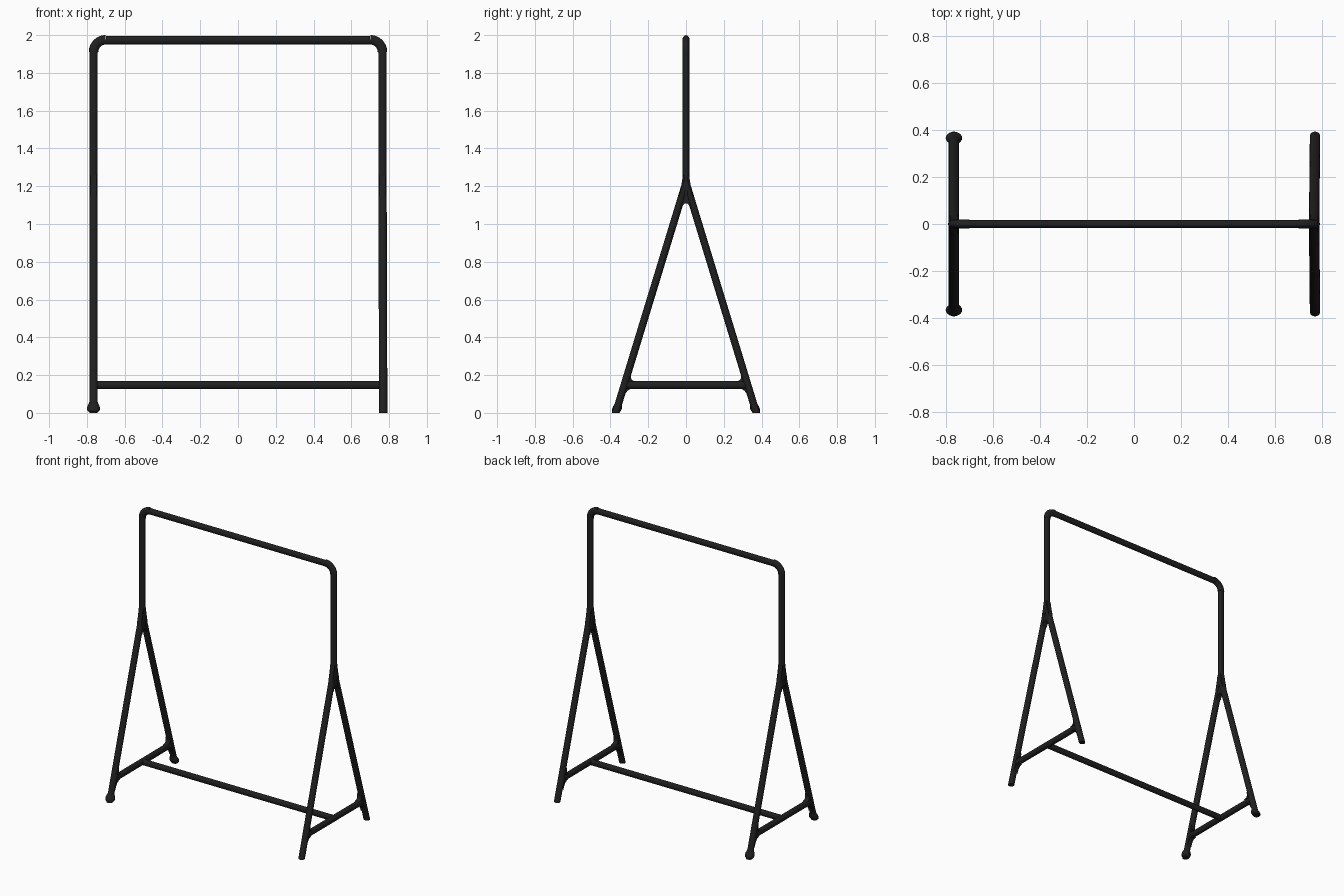
import bpy, bmesh, math
from mathutils import Vector

cube = bpy.data.objects.get("Cube")
if cube:
    bpy.data.objects.remove(cube, do_unlink=True)

black = bpy.data.materials.new("matte black")
black.use_nodes = True
black.diffuse_color = (0.014, 0.014, 0.014, 1)
shader = black.node_tree.nodes["Principled BSDF"]
shader.inputs["Base Color"].default_value = black.diffuse_color
shader.inputs["Roughness"].default_value = 0.6

X, Y = Vector((1, 0, 0)), Vector((0, 1, 0))
WIDE, THIN, LEG = 0.022, 0.0175, 0.0195
SIDE, APEX, SLOPE = 0.765, 1.22, 0.305
TOP, BEND, RAIL = 1.975, 0.065, 0.148


def finish(name, bm):
    bmesh.ops.recalc_face_normals(bm, faces=bm.faces)
    mesh = bpy.data.meshes.new(name)
    bm.to_mesh(mesh)
    bm.free()
    ob = bpy.data.objects.new(name, mesh)
    bpy.context.collection.objects.link(ob)
    mesh.materials.append(black)
    bpy.ops.object.select_all(action="DESELECT")
    ob.select_set(True)
    bpy.context.view_layer.objects.active = ob
    bpy.ops.object.shade_smooth_by_angle(angle=math.radians(40))
    return ob


def tube(name, path, normal, across, inplane, floor=False, sides=24):
    """Sweep an oval along a path lying in the plane with the given normal."""
    bm = bmesh.new()
    pts = [Vector(p) for p in path]
    rings = []
    for i, p in enumerate(pts):
        along = (pts[min(i + 1, len(pts) - 1)] - pts[max(i - 1, 0)]).normalized()
        side = along.cross(normal)
        angles = [math.tau * k / sides for k in range(sides)]
        rings.append([bm.verts.new(p + normal * across * math.cos(a)
                                   + side * inplane * math.sin(a)) for a in angles])
    for a, b in zip(rings, rings[1:]):
        for k in range(sides):
            j = (k + 1) % sides
            bm.faces.new((a[k], a[j], b[j], b[k]))
    bm.faces.new(rings[0])
    bm.faces.new(rings[-1])
    if floor:  # trim flat where it meets the ground
        bmesh.ops.bisect_plane(bm, geom=bm.verts[:] + bm.edges[:] + bm.faces[:],
                               plane_co=(0, 0, 0), plane_no=(0, 0, -1), clear_outer=True)
        bmesh.ops.holes_fill(bm, edges=[e for e in bm.edges if e.is_boundary])
    return finish(name, bm)


def gusset(name, x, outline, half=0.017):
    """Solid weld web from an outline of (y, z) points."""
    bm = bmesh.new()
    face = bm.faces.new([bm.verts.new((x - half, y, z)) for y, z in outline])
    new = bmesh.ops.extrude_face_region(bm, geom=[face])["geom"]
    bmesh.ops.translate(bm, vec=(2 * half, 0, 0),
                        verts=[v for v in new if isinstance(v, bmesh.types.BMVert)])
    return finish(name, bm)


def fillet(corner, a, b, steps=6):
    """Corner outline with a concave curve from a to b."""
    c, a, b = Vector(corner), Vector(a), Vector(b)
    ts = [i / steps for i in range(steps + 1)]
    return [c] + [a * (1 - t) ** 2 + c * 2 * t * (1 - t) + b * t * t for t in ts]


def leg_y(z):
    return SLOPE * (APEX - z)


def foot(name, x, y):
    """Domed rubber foot, lathed and squeezed front to back."""
    profile = [(0.0, 0.003), (0.02, 0.003), (0.031, 0.010), (0.035, 0.022),
               (0.032, 0.036), (0.025, 0.050), (0.021, 0.064)]
    bm = bmesh.new()
    verts = [bm.verts.new((r, 0, z)) for r, z in profile]
    edges = [bm.edges.new(pair) for pair in zip(verts, verts[1:])]
    bmesh.ops.spin(bm, geom=verts + edges, cent=(0, 0, 0), axis=(0, 0, 1),
                   angle=math.tau, steps=24)
    bmesh.ops.remove_doubles(bm, verts=bm.verts, dist=0.0005)
    lean = math.copysign(SLOPE, y)
    for v in bm.verts:
        v.co = (v.co.x + x, v.co.y * 0.74 + y - lean * v.co.z, v.co.z)
    return finish(name, bm)


# Long rails
end = SIDE - BEND
tube("top_rail", [(-end, 0, TOP - 0.002), (end, 0, TOP - 0.002)], Y, THIN, WIDE)
tube("bottom_rail", [(-SIDE, 0, RAIL), (SIDE, 0, RAIL)], Y, THIN, WIDE)

for s, label in ((-1, "right"), (1, "left")):
    x = s * SIDE
    foot_x = x + 0.004 * (s + 1) / 2
    # Upright and rounded elbow
    tube(label + "_upright", [(x, 0, APEX - 0.06), (x, 0, TOP - BEND)], Y, THIN, WIDE)
    arc = [math.pi / 2 * i / 12 for i in range(13)]
    tube(label + "_elbow", [(s * (end + BEND * math.cos(a)), 0,
                             TOP - BEND + BEND * math.sin(a)) for a in arc],
         Y, THIN + 0.001, 0.025)
    # Web where the two legs join the upright
    half = [(0.010, 1.106), (0.018, 1.095), (0.023, 1.078), (0.045, 1.09),
            (0.034, 1.165), (0.024, 1.21), (0.016, 1.26)]
    gusset(label + "_apex_web", x, [(0, 1.110)] + half + [(-y, z) for y, z in half[::-1]])
    # Cross bar between the legs
    reach = leg_y(RAIL)
    tube(label + "_cross_bar", [(x, -reach, RAIL), (x, reach, RAIL)], X, 0.02, WIDE)

    for d, place in ((-1, "front"), (1, "back")):
        name = label + "_" + place
        tube(name + "_leg", [(foot_x, d * leg_y(-0.03), -0.03), (x, 0, APEX)],
             X, WIDE, LEG, floor=True)
        # Curved welds above and below the cross bar
        above, below = RAIL + 0.019, RAIL - 0.019
        hi, lo = leg_y(above) - 0.017, leg_y(below) - 0.017
        gusset(name + "_upper_weld", x, fillet(
            (d * hi, above), (d * (hi - 0.045), above), (d * (leg_y(0.215) - 0.018), 0.215)))
        gusset(name + "_lower_weld", x, fillet(
            (d * lo, below), (d * (lo - 0.035), below), (d * (leg_y(0.075) - 0.018), 0.075)))
        if s < 0:
            foot(name + "_foot", x, d * leg_y(0))
